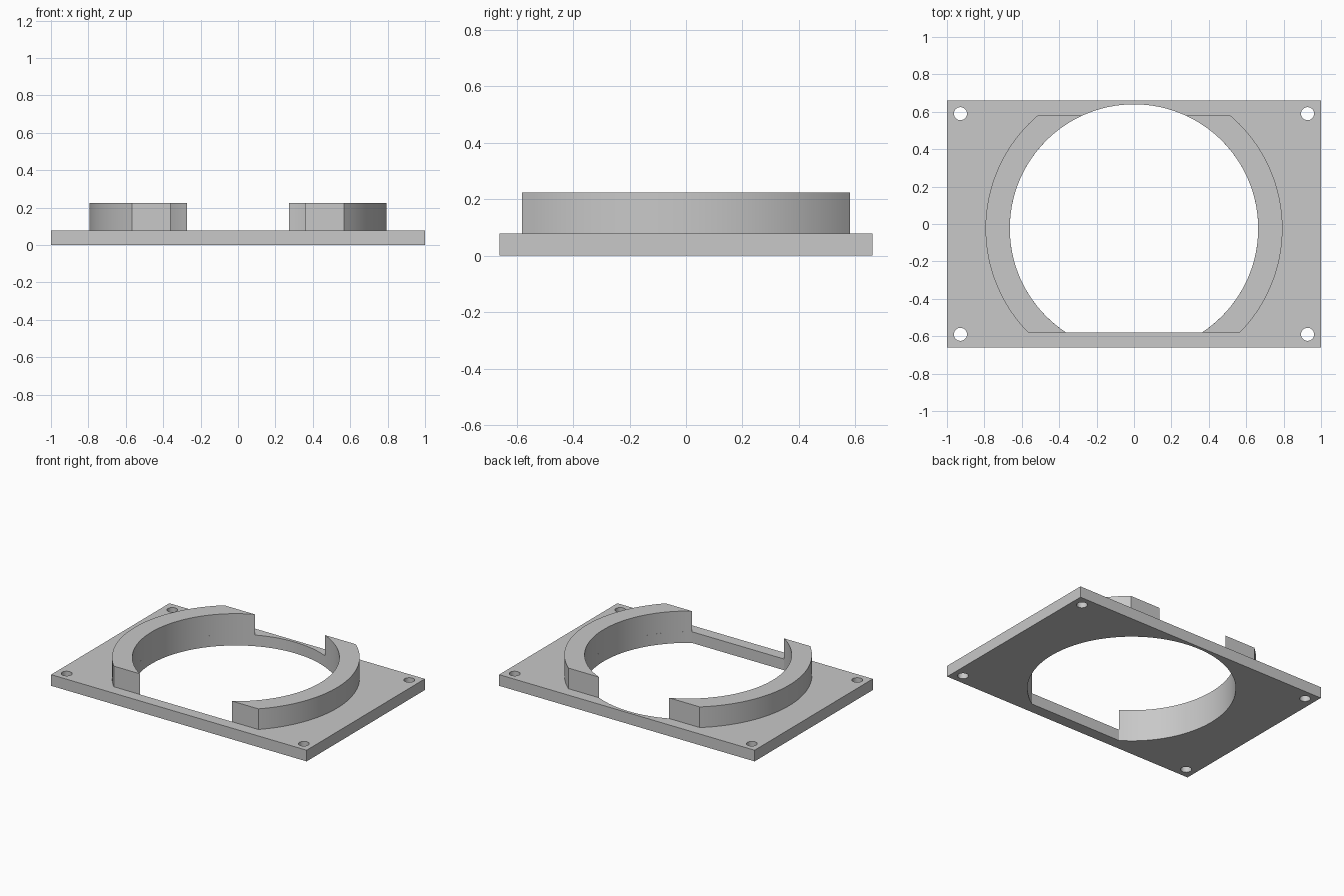
import bpy, bmesh, math

if "Cube" in bpy.data.objects:
    bpy.data.objects.remove(bpy.data.objects["Cube"])

PLATE_X, PLATE_Y, PLATE_Z = 1.0, 0.661, 0.079
RING_Z = 0.225
CY = -0.024                  # centre of the opening and collar in y
R_IN, R_OUT = 0.664, 0.794
CUT = 0.581                  # collar and opening are cut flat at this y

grey = bpy.data.materials.new("light_grey")
grey.diffuse_color = (0.58, 0.58, 0.58, 1)
grey.use_nodes = True
grey.node_tree.nodes["Principled BSDF"].inputs["Base Color"].default_value = grey.diffuse_color


def arc(r, a0, a1, n, cx=0.0, cy=CY):
    return [(cx + r * math.cos(a0 + (a1 - a0) * i / n),
             cy + r * math.sin(a0 + (a1 - a0) * i / n)) for i in range(n + 1)]


def cut_angle(r, y):
    return math.asin((y - CY) / r)


def prism(name, loops, z0, z1):
    """Extrude an outline, with optional hole loops, from z0 to z1."""
    bm = bmesh.new()
    edges = []
    for loop in loops:
        vs = [bm.verts.new((x, y, z0)) for x, y in loop]
        edges += [bm.edges.new((vs[i - 1], vs[i])) for i in range(len(vs))]
    if len(loops) > 1:
        bmesh.ops.triangle_fill(bm, edges=edges, use_beauty=True)
    else:
        bm.faces.new(bm.verts[:])
    res = bmesh.ops.extrude_face_region(bm, geom=bm.faces[:], use_keep_orig=True)
    top = [g for g in res["geom"] if isinstance(g, bmesh.types.BMVert)]
    bmesh.ops.translate(bm, verts=top, vec=(0, 0, z1 - z0))
    bmesh.ops.recalc_face_normals(bm, faces=bm.faces[:])
    me = bpy.data.meshes.new(name)
    bm.to_mesh(me)
    bm.free()
    me.materials.append(grey)
    ob = bpy.data.objects.new(name, me)
    bpy.context.collection.objects.link(ob)
    bpy.ops.object.select_all(action='DESELECT')
    ob.select_set(True)
    bpy.context.view_layer.objects.active = ob
    bpy.ops.object.shade_smooth_by_angle(angle=math.radians(30))
    return ob


# Base plate with a flat-bottomed round opening and four screw holes
outline = [(-PLATE_X, -PLATE_Y), (PLATE_X, -PLATE_Y), (PLATE_X, PLATE_Y), (-PLATE_X, PLATE_Y)]
a = cut_angle(R_IN, -CUT)
opening = arc(R_IN, a, math.pi - a, 96)
screws = [arc(0.035, 0, 2 * math.pi, 24, sx * 0.928, sy * 0.59)[:-1]
          for sx in (-1, 1) for sy in (-1, 1)]
prism("base_plate", [outline, opening] + screws, 0, PLATE_Z)

# Raised collar halves, mirrored left and right
outer = arc(R_OUT, cut_angle(R_OUT, -CUT), cut_angle(R_OUT, CUT), 40)
inner = arc(R_IN, cut_angle(R_IN, CUT), cut_angle(R_IN, -CUT), 48)
for name, s in (("collar_right", 1), ("collar_left", -1)):
    prism(name, [[(s * x, y) for x, y in outer + inner]], PLATE_Z, RING_Z)
